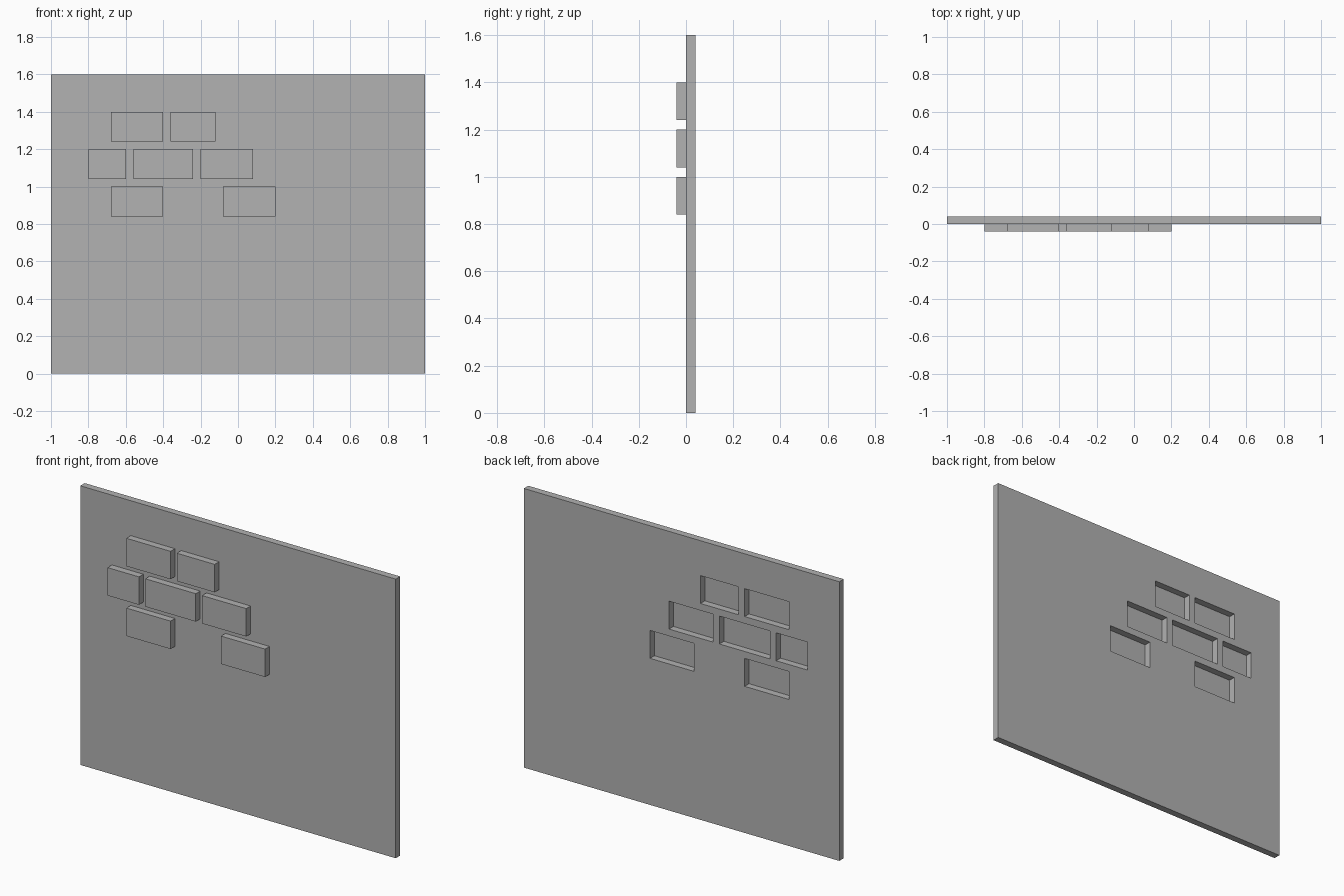
import bpy

default = bpy.data.objects.get("Cube")
if default:
    bpy.data.objects.remove(default, do_unlink=True)

grey = bpy.data.materials.new("plain grey")
grey.use_nodes = True
colour = (0.445, 0.445, 0.445, 1)
grey.diffuse_color = colour
grey.node_tree.nodes["Principled BSDF"].inputs["Base Color"].default_value = colour


def box(name, x0, x1, y0, y1, z0, z1):
    """Add a box spanning the given limits."""
    bpy.ops.mesh.primitive_cube_add(
        size=1, location=((x0 + x1) / 2, (y0 + y1) / 2, (z0 + z1) / 2))
    ob = bpy.context.object
    ob.name = name
    ob.scale = (x1 - x0, y1 - y0, z1 - z0)
    bpy.ops.object.transform_apply(location=False, rotation=False, scale=True)
    ob.data.materials.append(grey)
    return ob


THICK = 0.04
BRICK_HEIGHT = 0.16

# Brick courses: base height, then left and right edges of each brick
courses = {
    "upper": (1.24, [(-0.68, -0.40), (-0.36, -0.12)]),
    "middle": (1.04, [(-0.80, -0.60), (-0.56, -0.24), (-0.20, 0.08)]),
    "lower": (0.84, [(-0.68, -0.40), (-0.08, 0.20)]),
}

# Wall panel
wall = box("wall_panel", -1, 1, 0, THICK, 0, 1.6)

# Bricks pushed forward out of the wall, each leaving a recess in the back
for course, (z, spans) in courses.items():
    for i, (x0, x1) in enumerate(spans, 1):
        top = z + BRICK_HEIGHT
        cutter = box("recess_cutter", x0, x1, -THICK, 2 * THICK, z, top)
        cutter.hide_render = True
        cut = wall.modifiers.new("recess", "BOOLEAN")
        cut.operation = "DIFFERENCE"
        cut.solver = "EXACT"
        cut.object = cutter
        bpy.context.view_layer.objects.active = wall
        bpy.ops.object.modifier_apply(modifier=cut.name)
        bpy.data.objects.remove(cutter, do_unlink=True)
        box(f"{course}_brick_{i}", x0, x1, -THICK, 0, z, top)
